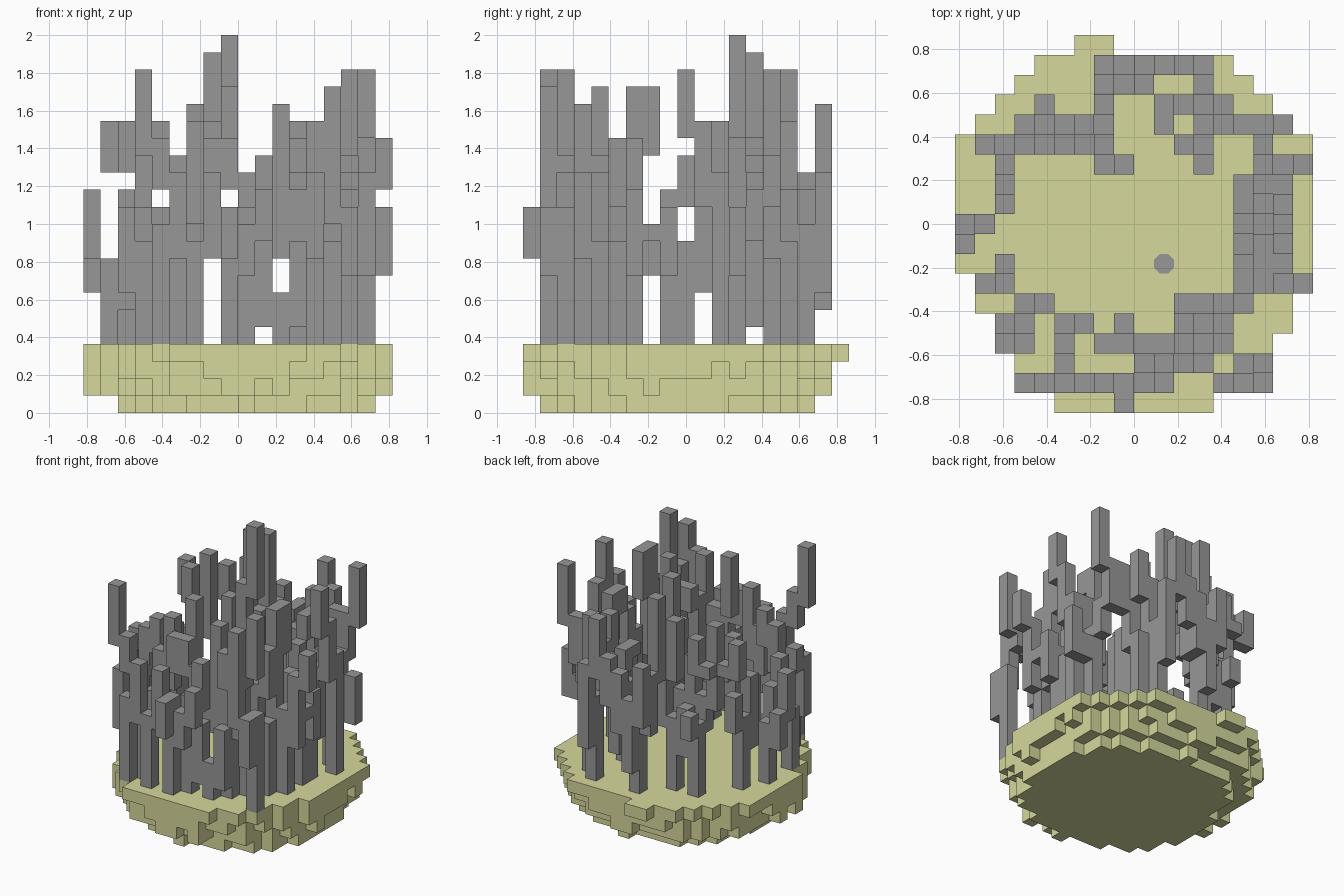
import bpy
import bmesh
import math
import random
from mathutils import Vector

cube = bpy.data.objects.get("Cube")
if cube:
    bpy.data.objects.remove(cube, do_unlink=True)

random.seed(4)
V = 1 / 11          # block size
GROUND = 4          # base thickness in blocks


def material(name, rgb):
    m = bpy.data.materials.new(name)
    m.use_nodes = True
    m.diffuse_color = (*rgb, 1)
    bsdf = m.node_tree.nodes["Principled BSDF"]
    bsdf.inputs["Base Color"].default_value = (*rgb, 1)
    bsdf.inputs["Roughness"].default_value = 0.9
    return m


STONE = material("pale green stone", (0.67, 0.69, 0.335))
GREY = material("stalk grey", (0.31, 0.31, 0.31))

SIDES = [Vector(d) for d in
         ((1, 0, 0), (-1, 0, 0), (0, 1, 0), (0, -1, 0), (0, 0, 1), (0, 0, -1))]


def add_object(name, bm, mat):
    mesh = bpy.data.meshes.new(name)
    bm.to_mesh(mesh)
    bm.free()
    mesh.materials.append(mat)
    obj = bpy.data.objects.new(name, mesh)
    bpy.context.collection.objects.link(obj)
    return obj


def block_mesh(name, cells, solid, mat):
    """Outer skin of a set of blocks; faces against solid blocks are left out."""
    bm = bmesh.new()
    for c in sorted(cells):
        centre = Vector((c[0] + 0.5, c[1] - 9, c[2] + 0.5))
        for n in SIDES:
            if tuple(int(a + b) for a, b in zip(c, n)) in solid:
                continue
            u = Vector((n.y, n.z, n.x))
            w = n.cross(u)
            corners = [(-1, -1), (1, -1), (1, 1), (-1, 1)]
            bm.faces.new([bm.verts.new((centre + (n + u * a + w * b) / 2) * V)
                          for a, b in corners])
    bmesh.ops.remove_doubles(bm, verts=bm.verts, dist=V / 100)
    bmesh.ops.recalc_face_normals(bm, faces=bm.faces)
    return add_object(name, bm, mat)


# Round base: outline of the top layer by row, ragged smaller discs below
LEFT = [-4, -5, -6, -7, -7, -8, -8] + [-9] * 7 + [-8, -7, -6, -5, -3]
RIGHT = [4, 6, 7, 7, 8, 8] + [9] * 8 + [8, 7, 6, 5, -1]
top = {(i, j) for j in range(len(LEFT)) for i in range(LEFT[j], RIGHT[j])}
base = {(i, j, GROUND - 1) for i, j in top}


def add_disc(layer, cx, cy, radius, ragged):
    for i, j in sorted(top):
        r = math.hypot(i + 0.5 - cx, j - 9 - cy)
        if r < radius + random.uniform(-ragged, ragged) and (i, j, layer + 1) in base:
            base.add((i, j, layer))


add_disc(2, 0, -0.3, 9.0, 0.4)
add_disc(1, 0, -0.4, 8.6, 0.4)
add_disc(0, 0.5, -0.5, 7.6, 0.2)
block_mesh("stone_base", base, base, STONE)

# Branching stalks: u = up, n/s/e/w = sideways, number = repeat, [ ] = branch
STALKS = [
    # back left
    (-3, 14, "u5[su2eusu4[eu5]nu4]eu4wu4"),
    (-5, 14, "u3[eu3su4]u2[nu]su2wu3[n[eu2]][w[su2][wu2]]u3"),
    (-7, 11, "u3[su5]u2[nu2]"),
    # left
    (-8, 9, "u3[wu2su3]u"),
    (-8, 6, "u2[eu2[nu2]u4]u2"),
    (-6, 3, "u3[wu4nu]u2[nu2nu2[eu2]u]"),
    # front
    (-5, 1, "u6"),
    (-3, 1, "u5[eu4]wu4wu2wu4"),
    (-1, 1, "u4[eu2eu2]u[su2]u2"),
    (-4, 2, "u4nu2nu[eu5]u2"),
    (0, 2, "u4[nu2[eu3]u3w[wu2]u[nu4]u]u3eu3"),
    (2, 2, "u[eu4][wu4]u"),
    # front right
    (6, 2, "u4[su3wu3[wu2][nueu4]u4]u3"),
    (3, 3, "u5[wu2[nu3nu]u6]u3"),
    (4, 4, "u5[wu4nu2]su4"),
    (5, 5, "u5wu3eu3"),
    # right
    (6, 6, "u4[nu2e][eu5eu2]u2wu5[nu3]u3"),
    (6, 8, "u4[wu4[nu2]][eu3]u2"),
    (6, 9, "u3[nu5]u2"),
    (7, 11, "u5[wu4wu2[su]u]u3[su4[su3]]u"),
    # back right
    (6, 12, "u4[e[eu3]u]u2nu2n[wu3]u3eu4"),
    (4, 15, "u5su4[nu3]wu3"),
    (3, 12, "u[nu5wu3]u6"),
    (3, 16, "u3[nu6wu4]u3[su2[wuwus]u2]"),
    (-1, 16, "u2[nu3[eu2[eu3]u2]u2]u3[wu[nu4]u3su6][eu3]"),
]
STEP = {"u": (0, 0, 1), "n": (0, 1, 0), "s": (0, -1, 0),
        "e": (1, 0, 0), "w": (-1, 0, 0)}


def grow(i, j, rule):
    pos, stack, cells = (i, j, GROUND), [], {(i, j, GROUND)}
    for k, ch in enumerate(rule):
        if ch == "[":
            stack.append(pos)
        elif ch == "]":
            pos = stack.pop()
        elif ch in STEP:
            follow = rule[k + 1:k + 2]
            for _ in range(int(follow) if follow.isdigit() else 1):
                pos = tuple(a + b for a, b in zip(pos, STEP[ch]))
                cells.add(pos)
    return cells


used = set()
grown = []
for spec in STALKS:
    cells = grow(*spec) - used
    used |= cells
    grown.append(cells)
for k, cells in enumerate(grown):
    block_mesh(f"stalk_{k + 1}", cells, used | base, GREY)

# Small eight-sided plate on the ground
bm = bmesh.new()
bmesh.ops.create_cone(bm, cap_ends=True, segments=8, radius1=V * 0.54,
                      radius2=V * 0.54, depth=0.004)
plate = add_object("ground_plate", bm, GREY)
plate.location = (1.5 * V, -2 * V, GROUND * V)
plate.rotation_euler.z = math.pi / 8
